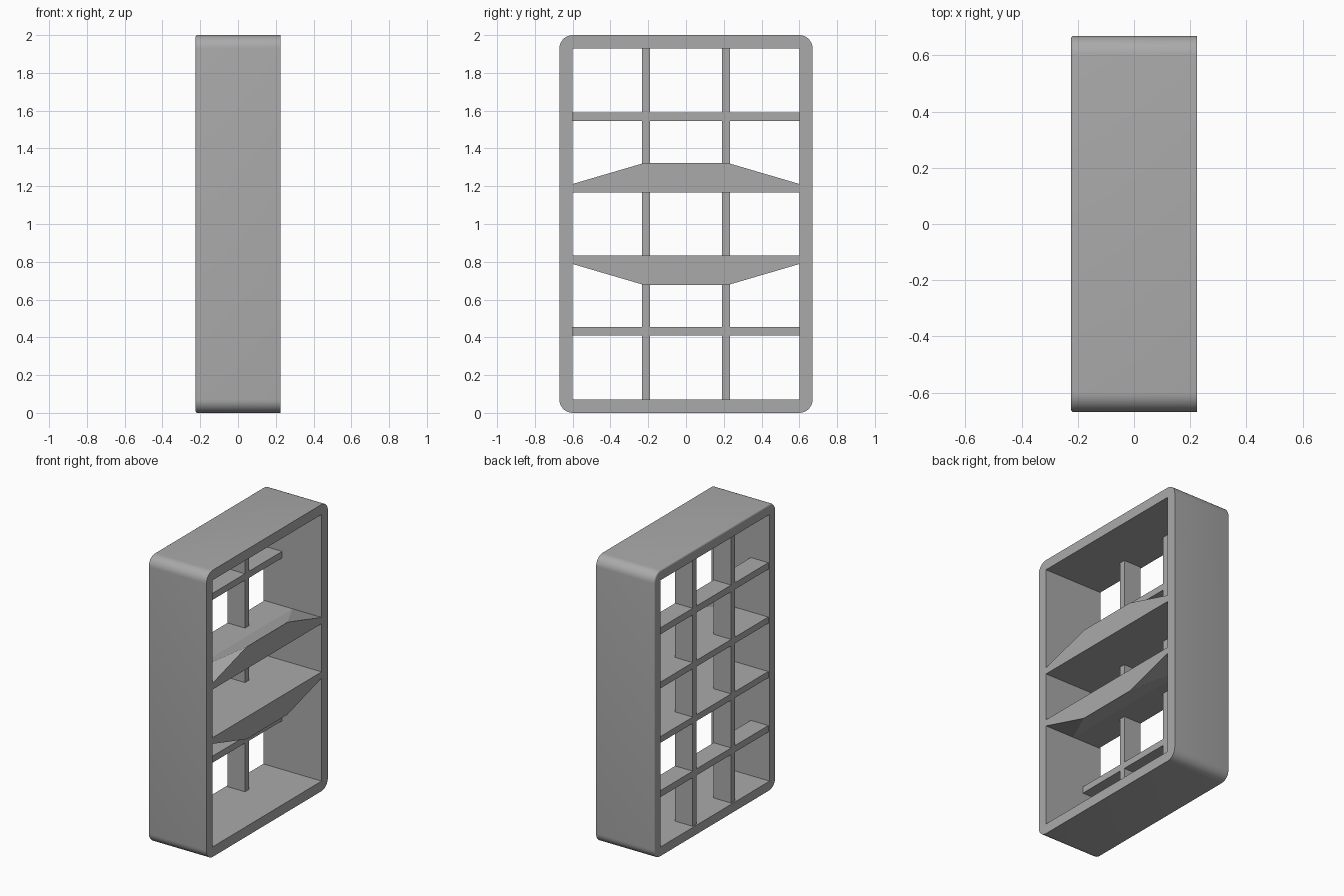
import bpy, bmesh, math

if "Cube" in bpy.data.objects:
    bpy.data.objects.remove(bpy.data.objects["Cube"])

# Overall sizes
HX, HY, HZ = 0.225, 0.67, 1.0        # half depth, half width, half height
WALL, RADIUS, EDGE = 0.07, 0.07, 0.012
IY, IZ = HY - WALL, HZ - WALL        # half opening
GRID_BACK, GRID_FRONT = -0.215, -0.08

grey = bpy.data.materials.new("warm_grey")
grey.diffuse_color = (0.40, 0.40, 0.40, 1)
grey.use_nodes = True
grey.node_tree.nodes["Principled BSDF"].inputs["Base Color"].default_value = grey.diffuse_color


def finish(name, bm):
    bmesh.ops.remove_doubles(bm, verts=bm.verts, dist=1e-5)
    bmesh.ops.recalc_face_normals(bm, faces=bm.faces)
    me = bpy.data.meshes.new(name)
    bm.to_mesh(me)
    bm.free()
    me.materials.append(grey)
    ob = bpy.data.objects.new(name, me)
    bpy.context.collection.objects.link(ob)
    return ob


def box(name, x0, x1, y0, y1, z0, z1):
    bm = bmesh.new()
    bmesh.ops.create_cube(bm, size=1)
    for v in bm.verts:
        v.co = ((x0 + x1) / 2 + v.co.x * (x1 - x0),
                (y0 + y1) / 2 + v.co.y * (y1 - y0),
                (z0 + z1) / 2 + v.co.z * (z1 - z0))
    return finish(name, bm)


def outline(x, hy, hz, r, steps=8):
    """Rounded rectangle at depth x."""
    pts = []
    for k, (sy, sz) in enumerate([(1, 1), (-1, 1), (-1, -1), (1, -1)]):
        for i in range(steps + 1):
            a = math.pi / 2 * (k + i / steps)
            pts.append((x, sy * (hy - r) + r * math.cos(a),
                        HZ + sz * (hz - r) + r * math.sin(a)))
    return pts


# Frame: rounded outside with a softened back edge, square opening
rings = [outline(-HX, IY, IZ, 0)]
for i in range(5):
    a = math.pi / 2 * i / 4
    d = EDGE * (1 - math.sin(a))
    rings.append(outline(-HX + EDGE * (1 - math.cos(a)), HY - d, HZ - d, RADIUS - d))
rings += [outline(HX, HY, HZ, RADIUS), outline(HX, IY, IZ, 0)]
bm = bmesh.new()
loops = [[bm.verts.new(p) for p in ring] for ring in rings]
n = len(loops[0])
for a, b in zip(loops, loops[1:] + loops[:1]):
    for i in range(n):
        j = (i + 1) % n
        bm.faces.new((a[i], a[j], b[j], b[i]))
frame = finish("frame", bm)
bpy.context.view_layer.objects.active = frame
frame.select_set(True)
bpy.ops.object.shade_smooth_by_angle(angle=math.radians(30))

# Upright dividers at the back
for side in (-1, 1):
    box("upright_divider", GRID_BACK, GRID_FRONT,
        side * 0.212 - 0.021, side * 0.212 + 0.021, WALL, 2 - WALL)

for s, place in ((1, "upper"), (-1, "lower")):
    # Shallow shelf
    z0, z1 = sorted((1 + s * 0.545, 1 + s * 0.591))
    box(place + "_shallow_shelf", GRID_BACK, GRID_FRONT, -IY, IY, z0, z1)
    # Full-depth shelf
    z0, z1 = sorted((1 + s * 0.168, 1 + s * 0.212))
    box(place + "_deep_shelf", GRID_BACK, HX, -IY, IY, z0, z1)
    # Faceted wedge that thickens the front of the deep shelf
    bm = bmesh.new()
    for m in (-1, 1):
        for x, y, z in ((HX, 0.225, 0.322), (HX, IY, 0.212), (0, IY, 0.212)):
            bm.verts.new((x, m * y, 1 + s * z))
    ridge_l, tip_l, back_l, ridge_r, tip_r, back_r = bm.verts
    for f in ((ridge_l, ridge_r, back_r, back_l), (ridge_l, back_l, tip_l),
              (ridge_r, tip_r, back_r), (tip_l, tip_r, ridge_r, ridge_l),
              (tip_l, back_l, back_r, tip_r)):
        bm.faces.new(f)
    finish(place + "_shelf_wedge", bm)
